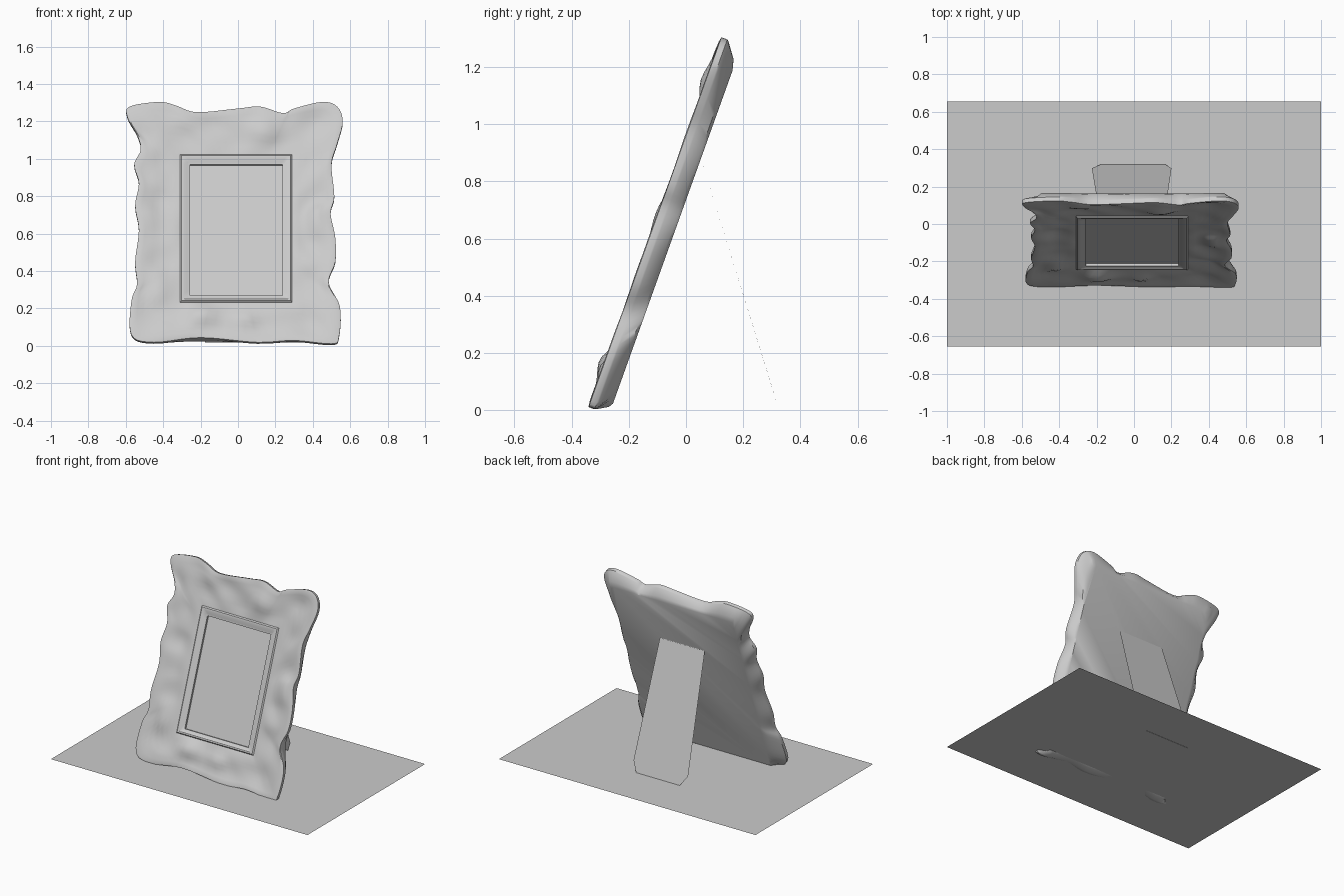
import bpy, bmesh, math
from mathutils import Vector, noise

cube = bpy.data.objects.get("Cube")
if cube:
    bpy.data.objects.remove(cube, do_unlink=True)

TILT = math.atan(0.359)
FRONT_FOOT = Vector((0, -0.345, 0.01))
FORWARD = Vector((0, -math.cos(TILT), math.sin(TILT)))


def on_frame(x, z, depth):
    """Point at front-view position x, z, lifted off the tilted front plane."""
    rise = z - FRONT_FOOT.z
    return FRONT_FOOT + Vector((x, rise * math.tan(TILT), rise)) + FORWARD * depth


def add_object(name, bm):
    bmesh.ops.recalc_face_normals(bm, faces=bm.faces)
    mesh = bpy.data.meshes.new(name)
    bm.to_mesh(mesh)
    bm.free()
    obj = bpy.data.objects.new(name, mesh)
    bpy.context.collection.objects.link(obj)
    return obj


def add_sheet(name, points):
    bm = bmesh.new()
    bm.faces.new([bm.verts.new(p) for p in points])
    return add_object(name, bm)


def smooth_loop(points, steps):
    """Closed Catmull-Rom curve through the points."""
    out, n = [], len(points)
    for i in range(n):
        a, b, c, d = (Vector(points[(i + k) % n]) for k in (-1, 0, 1, 2))
        for s in range(steps):
            t = s / steps
            out.append(b + (c - a) * t / 2 + (a * 2 - b * 5 + c * 4 - d) * t * t / 2
                       + (b * 3 - a - c * 3 + d) * t ** 3 / 2)
    return out


# Wavy outer edge of the frame, clockwise from the upper corner at -x
outline = smooth_loop([
    (-.58, 1.28), (-.42, 1.305), (-.33, 1.285), (-.22, 1.25), (0, 1.27), (.12, 1.28),
    (.24, 1.245), (.3, 1.27), (.45, 1.305), (.53, 1.28), (.56, 1.2), (.53, 1.08),
    (.5, .97), (.515, .8), (.495, .71), (.52, .58), (.52, .45), (.485, .34),
    (.545, .21), (.54, .05), (.5, .012), (.3, .03), (.1, .02), (-.2, .045),
    (-.45, .02), (-.57, .06), (-.57, .24), (-.54, .33), (-.55, .45), (-.53, .62),
    (-.55, .75), (-.53, .87), (-.555, .97), (-.52, 1.05), (-.54, 1.13), (-.59, 1.22)], 5)

# Matching directions on a unit square, with the four corners snapped
OPENING = (-.31, .29, .24, 1.03)


def rect_parts(rect):
    x0, x1, z0, z1 = rect
    return (x0 + x1) / 2, (z0 + z1) / 2, (x1 - x0) / 2, (z1 - z0) / 2


cx, cz, hx, hz = rect_parts(OPENING)
square = []
for p in outline:
    d = Vector(((p.x - cx) / hx, (p.y - cz) / hz))
    square.append(d / max(abs(d.x), abs(d.y)))
for sx in (-1, 1):
    for sz in (-1, 1):
        corner = Vector((sx, sz))
        near = min(range(len(square)), key=lambda i: (square[i] - corner).length)
        square[near] = corner


def rect_loop(rect):
    mx, mz, wx, wz = rect_parts(rect)
    return [Vector((mx + wx * s.x, mz + wz * s.y)) for s in square]


# Raised folds on the ruffled border: x, z, height, radius
FOLDS = [(.13, 1.17, .035, .09), (-.2, .17, .04, .08), (.04, .15, .03, .06),
         (-.43, .27, .02, .07), (.42, .72, .02, .06), (-.46, 1.18, .02, .08)]


def ruffle(p, t):
    window = math.sin(math.pi * t)
    wave = noise.noise(Vector((p.x * 7, p.y * 7, 1))) * 0.022
    bumps = sum(h * math.exp(-((p.x - x) ** 2 + (p.y - z) ** 2) / (r * r))
                for x, z, h, r in FOLDS)
    return window * (wave - 0.008 + bumps)


# Rings from the back panel, round the rim, over the border and into the picture
back = rect_loop((-.475, .475, .05, 1.215))
rings = [[on_frame(*p, -.08) for p in back],
         [on_frame(*o.lerp(b, .6), -.07) for o, b in zip(outline, back)],
         [on_frame(*o.lerp(b, .05), -.032) for o, b in zip(outline, back)],
         [on_frame(*o, -.026) for o in outline],
         [on_frame(*o, -.004) for o in outline]]
opening = rect_loop(OPENING)
STEPS = 9
for k in range(STEPS):
    t = 0.04 + 0.9 * k / (STEPS - 1)
    ring = [o.lerp(q, t) for o, q in zip(outline, opening)]
    rings.append([on_frame(*p, ruffle(p, t) - .02 * t) for p in ring])
for inset, depth in ((0, -.022), (.008, -.014), (.022, -.014), (.04, -.024), (.053, -.026), (.053, -.04)):
    x0, x1, z0, z1 = OPENING
    loop = rect_loop((x0 + inset, x1 - inset, z0 + inset * .7, z1 - inset))
    rings.append([on_frame(*p, depth) for p in loop])

bm = bmesh.new()
loops = [[bm.verts.new(p) for p in ring] for ring in rings]
for a, b in zip(loops, loops[1:]):
    for i in range(len(a)):
        j = (i + 1) % len(a)
        bm.faces.new((a[i], a[j], b[j], b[i]))
bm.faces.new(loops[0])
bm.faces.new(loops[-1])
frame = add_object("picture_frame", bm)
bpy.ops.object.select_all(action='DESELECT')
frame.select_set(True)
bpy.context.view_layer.objects.active = frame
bpy.ops.object.shade_smooth_by_angle(angle=math.radians(35))

# Flat easel leg leaning against the back, with clipped lower corners
add_sheet("back_stand", [(-.185, .055, .87), (.165, .055, .87), (.2, .298, .09),
                         (.165, .32, .018), (-.175, .32, .018), (-.225, .298, .09)])

# Table surface under the frame
add_sheet("table_top", [(-1, -.655, .02), (1, -.655, .02), (1, .655, .02), (-1, .655, .02)])
